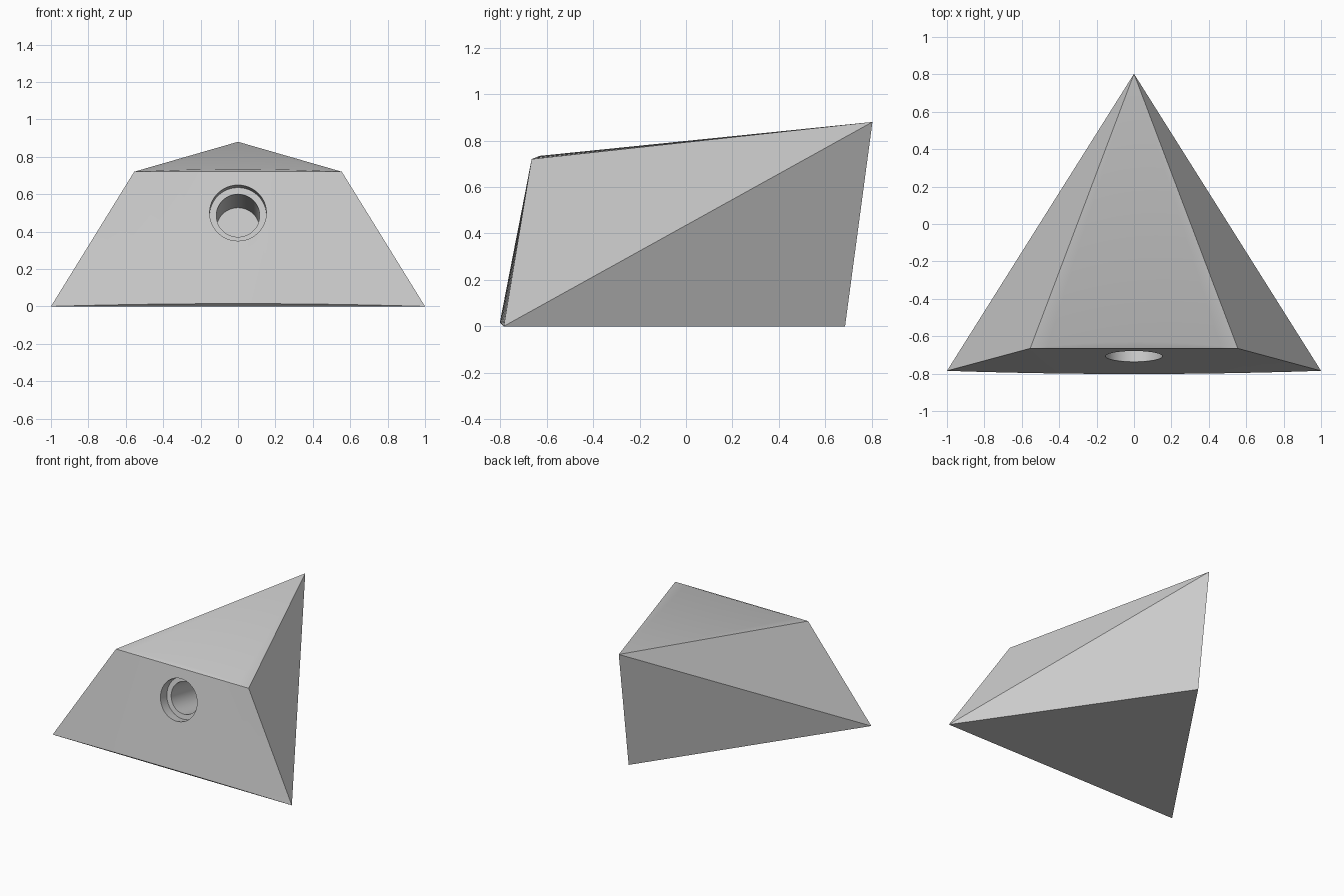
import bpy, bmesh
from math import atan2, pi
from mathutils import Vector, Matrix

cube = bpy.data.objects.get("Cube")
if cube:
    bpy.data.objects.remove(cube, do_unlink=True)

grey = bpy.data.materials.new("plain grey")
grey.use_nodes = True
colour = (0.6, 0.6, 0.6, 1)
grey.diffuse_color = colour
grey.node_tree.nodes["Principled BSDF"].inputs["Base Color"].default_value = colour


def make_object(name, bm):
    mesh = bpy.data.meshes.new(name)
    bm.to_mesh(mesh)
    bm.free()
    mesh.materials.append(grey)
    obj = bpy.data.objects.new(name, mesh)
    bpy.context.collection.objects.link(obj)
    return obj


# Wedge body: rows across the front, each with a slight swell in the middle
STEPS = 12
rows_spec = [  # half width, y, z, swell in y, swell in z
    (1.0, -0.785, 0.0, 0.0, 0.0),
    (1.0, -0.785, 0.0, -0.017, 0.015),
    (0.555, -0.665, 0.72, 0.0, 0.0),
    (0.555, -0.665, 0.72, 0.035, 0.014),
]
bm = bmesh.new()
rows = []
for half, y, z, dy, dz in rows_spec:
    row = []
    for i in range(STEPS + 1):
        t = 2 * i / STEPS - 1
        swell = 1 - t * t
        row.append(bm.verts.new((half * t, y + dy * swell, z + dz * swell)))
    rows.append(row)
back_foot = bm.verts.new((0, 0.685, 0))
back_peak = bm.verts.new((0, 0.803, 0.88))

for low, high in zip(rows, rows[1:]):
    for i in range(STEPS):
        bm.faces.new((low[i], low[i + 1], high[i + 1], high[i]))
for i in range(STEPS):
    bm.faces.new((rows[3][i], rows[3][i + 1], back_peak))
    bm.faces.new((rows[0][i + 1], rows[0][i], back_foot))
bmesh.ops.remove_doubles(bm, verts=bm.verts, dist=0.0005)

# Flanks: two triangles on each side
bm.verts.ensure_lookup_table()


def corner(x, y, z):
    return min(bm.verts, key=lambda v: (v.co - Vector((x, y, z))).length)


peak, foot = corner(0, 0.803, 0.88), corner(0, 0.685, 0)
for side in (-1, 1):
    base, top = corner(side, -0.785, 0), corner(side * 0.555, -0.665, 0.72)
    bm.faces.new((base, top, peak))
    bm.faces.new((base, peak, foot))
bmesh.ops.triangulate(bm, faces=bm.faces)
bmesh.ops.recalc_face_normals(bm, faces=bm.faces)
body = make_object("wedge_body", bm)

# Stepped blind hole, square to the sloping front
tilt = atan2(0.13, 0.71)
mouth = Matrix.Translation((0, -0.71, 0.5)) @ Matrix.Rotation(-pi / 2 - tilt, 4, "X")


def cut_hole(name, radius, depth):
    above = 0.1
    bm = bmesh.new()
    bmesh.ops.create_cone(bm, cap_ends=True, segments=48, radius1=radius,
                          radius2=radius, depth=depth + above)
    bmesh.ops.translate(bm, verts=bm.verts, vec=(0, 0, (depth - above) / 2))
    bm.transform(mouth)
    cutter = make_object(name, bm)
    cutter.hide_render = True
    cutter.hide_set(True)
    mod = body.modifiers.new(name, "BOOLEAN")
    mod.operation = "DIFFERENCE"
    mod.solver = "EXACT"
    mod.object = cutter
    return cutter


cutters = [cut_hole("counterbore_cutter", 0.152, 0.08),
           cut_hole("bore_cutter", 0.116, 0.48)]

# Apply the cuts and drop the cutters
bpy.context.view_layer.objects.active = body
body.select_set(True)
for mod in list(body.modifiers):
    bpy.ops.object.modifier_apply(modifier=mod.name)
for cutter in cutters:
    bpy.data.objects.remove(cutter, do_unlink=True)
bpy.ops.object.shade_smooth_by_angle(angle=0.3)
